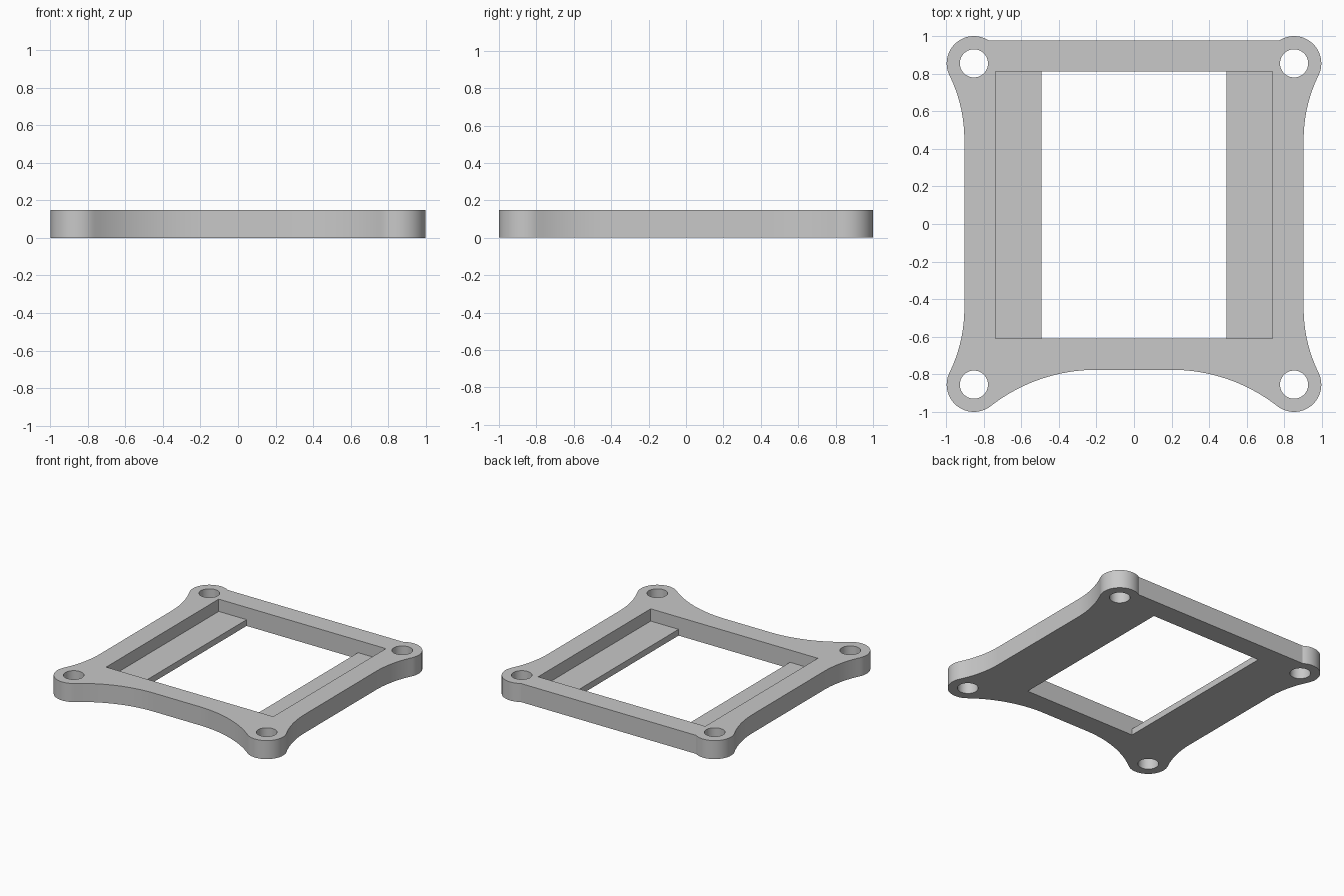
import bpy, bmesh, math
from mathutils import Vector, Matrix

if "Cube" in bpy.data.objects:
    bpy.data.objects.remove(bpy.data.objects["Cube"])

H = 0.148                       # plate thickness
LEDGE = 0.05                    # thickness of the side ledges
BX, BY, BR = 0.852, 0.855, 0.145   # corner lug centre and radius
HOLE_R = 0.075
SIDE_X, SIDE_Y = 0.903, 0.45    # straight part of each side
FRONT_Y, FRONT_X = 0.776, 0.2   # straight part of the front edge
BACK_Y = 0.977                  # straight back edge

grey = bpy.data.materials.new("grey")
grey.diffuse_color = (0.58, 0.58, 0.58, 1)
grey.use_nodes = True
grey.node_tree.nodes["Principled BSDF"].inputs["Base Color"].default_value = grey.diffuse_color


def arc(cx, cy, r, a0, a1, n):
    return [(cx + r * math.cos(a0 + (a1 - a0) * i / n),
             cy + r * math.sin(a0 + (a1 - a0) * i / n)) for i in range(n + 1)]


def prism(name, points, z0, z1, matrix=Matrix()):
    """Extrude a closed 2D profile from z0 to z1."""
    bm = bmesh.new()
    face = bm.faces.new([bm.verts.new((x, y, z0)) for x, y in points])
    top = bmesh.ops.extrude_face_region(bm, geom=[face])["geom"]
    bmesh.ops.translate(bm, vec=(0, 0, z1 - z0),
                        verts=[v for v in top if isinstance(v, bmesh.types.BMVert)])
    bmesh.ops.transform(bm, matrix=matrix, verts=bm.verts)
    bmesh.ops.recalc_face_normals(bm, faces=bm.faces)
    mesh = bpy.data.meshes.new(name)
    bm.to_mesh(mesh)
    bm.free()
    mesh.materials.append(grey)
    obj = bpy.data.objects.new(name, mesh)
    bpy.context.collection.objects.link(obj)
    return obj


def fillet_radius(along, offset):
    """Radius of an arc tangent to a straight edge and to a corner lug."""
    return (along ** 2 + offset ** 2 - BR ** 2) / (2 * (BR - offset))


# Left half of the outline: front curve, front lug, side curve, back lug
r_front = fillet_radius(BX - FRONT_X, FRONT_Y - BY)
r_side = fillet_radius(BY - SIDE_Y, SIDE_X - BX)
front_c = Vector((-FRONT_X, -FRONT_Y - r_front))
a_front = math.atan2(front_c.y + BY, front_c.x + BX)    # lug to front arc centre
a_side = math.atan2(BY - SIDE_Y, r_side + SIDE_X - BX)
a_back = math.asin((BACK_Y - BY) / BR)

half = arc(front_c.x, front_c.y, r_front, math.pi / 2, a_front + math.pi, 20)
half += arc(-BX, -BY, BR, a_front, -math.pi - a_side, 24)[1:]
half += arc(-SIDE_X - r_side, -SIDE_Y, r_side, -a_side, 0, 14)[1:]
half += arc(-SIDE_X - r_side, SIDE_Y, r_side, 0, a_side, 14)
half += arc(-BX, BY, BR, math.pi + a_side, a_back, 28)[1:]
outline = half + [(-x, y) for x, y in reversed(half)]
frame = prism("mounting_frame", outline, 0, H)

# Stepped opening: wide pocket above, narrower window between the ledges
step = [(-0.738, 0.3), (-0.738, LEDGE), (-0.492, LEDGE), (-0.492, -0.1)]
profile = step + [(-x, z) for x, z in reversed(step)]
cutters = [prism("opening_cutter", profile, -0.811, 0.609,
                 Matrix.Rotation(math.pi / 2, 4, 'X'))]

# Screw holes through the four lugs
for sx in (-1, 1):
    for sy in (-1, 1):
        circle = arc(sx * BX, sy * BY, HOLE_R, 0, 2 * math.pi, 40)[:-1]
        cutters.append(prism("hole_cutter", circle, -0.1, 0.3))

bpy.context.view_layer.objects.active = frame
for c in cutters:
    mod = frame.modifiers.new("cut", 'BOOLEAN')
    mod.operation = 'DIFFERENCE'
    mod.solver = 'EXACT'
    mod.object = c
    bpy.ops.object.modifier_apply(modifier=mod.name)
for c in cutters:
    bpy.data.objects.remove(c)

# Smooth curved walls, sharp rims
frame.select_set(True)
bpy.ops.object.shade_smooth_by_angle(angle=math.radians(30))
